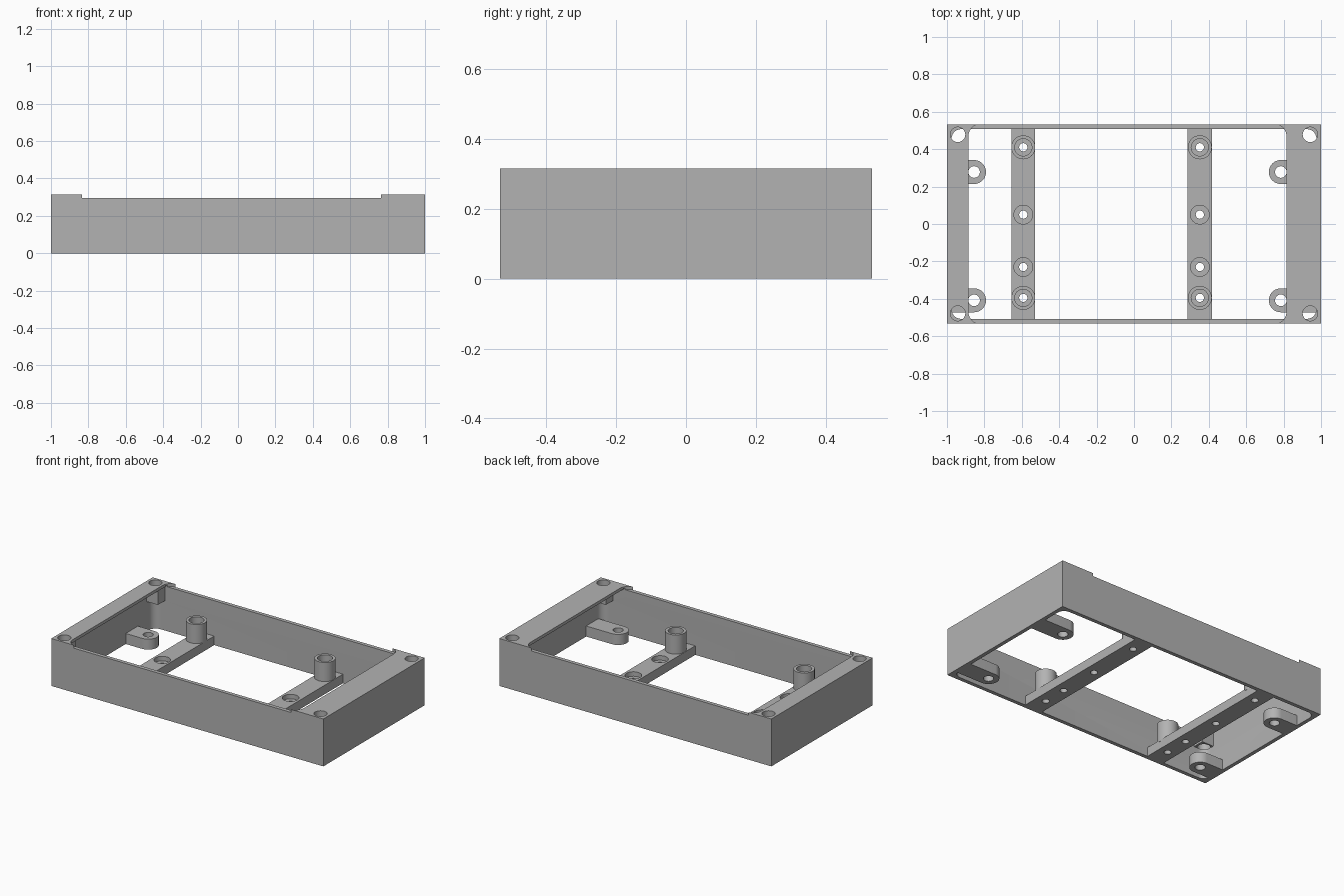
import bpy, bmesh, math

if "Cube" in bpy.data.objects:
    bpy.data.objects.remove(bpy.data.objects["Cube"])

gray = bpy.data.materials.new("plain gray")
gray.diffuse_color = (0.45, 0.45, 0.45, 1)
gray.use_nodes = True
gray.node_tree.nodes["Principled BSDF"].inputs["Base Color"].default_value = gray.diffuse_color


def prism(name, pts, z0, z1):
    """Extrude a counter-clockwise outline from z0 to z1."""
    bm = bmesh.new()
    low = [bm.verts.new((x, y, z0)) for x, y in pts]
    high = [bm.verts.new((x, y, z1)) for x, y in pts]
    bm.faces.new(low[::-1])
    bm.faces.new(high)
    n = len(pts)
    for i in range(n):
        j = (i + 1) % n
        bm.faces.new((low[i], low[j], high[j], high[i]))
    me = bpy.data.meshes.new(name)
    bm.to_mesh(me)
    bm.free()
    me.materials.append(gray)
    ob = bpy.data.objects.new(name, me)
    bpy.context.collection.objects.link(ob)
    return ob


def arc(x, y, r, a0, a1, n):
    return [(x + r * math.cos(math.radians(a0 + (a1 - a0) * i / n)),
             y + r * math.sin(math.radians(a0 + (a1 - a0) * i / n)))
            for i in range(n + 1)]


def circle(x, y, r, n=40):
    return arc(x, y, r, 0, 360, n)[:-1]


def rect(x0, x1, y0, y1):
    return [(x0, y0), (x1, y0), (x1, y1), (x0, y1)]


def round_rect(x0, x1, y0, y1, r):
    return (arc(x0 + r, y0 + r, r, 180, 270, 10) + arc(x1 - r, y0 + r, r, 270, 360, 10)
            + arc(x1 - r, y1 - r, r, 0, 90, 10) + arc(x0 + r, y1 - r, r, 90, 180, 10))


def cut(ob, *shapes):
    """Subtract prisms given as (outline, z0, z1)."""
    for pts, z0, z1 in shapes:
        cutter = prism("cutter", pts, z0, z1)
        mod = ob.modifiers.new("cut", 'BOOLEAN')
        mod.operation = 'DIFFERENCE'
        mod.solver = 'EXACT'
        mod.object = cutter
        dg = bpy.context.evaluated_depsgraph_get()
        dg.update()
        me = bpy.data.meshes.new_from_object(ob.evaluated_get(dg))
        ob.modifiers.clear()
        ob.data = me
        bpy.data.objects.remove(cutter)


def smooth(ob):
    bpy.ops.object.select_all(action='DESELECT')
    ob.select_set(True)
    bpy.context.view_layer.objects.active = ob
    bpy.ops.object.shade_smooth_by_angle(angle=math.radians(30))


H, RIM, W = 0.315, 0.295, 0.532
HOLE_X, HOLE_Y = 0.942, 0.478

# Thin-walled frame, with end covers left standing above the lower side rims
frame = prism("frame", rect(-1, 1, -W, W), 0, H)
cut(frame,
    (round_rect(-0.975, 0.975, -0.507, 0.507, 0.05), -0.1, RIM),
    (rect(-0.885, 0.815, -0.507, 0.507), 0.25, RIM + 0.01),
    (round_rect(-0.885, 0.815, -W - 0.001, W + 0.001, 0.062), RIM, 0.5))
for sx in (-1, 1):
    for sy in (-1, 1):
        cut(frame, (circle(sx * HOLE_X, sy * HOLE_Y, 0.04), 0.2, 0.5))
smooth(frame)

# Screw blocks hanging under the cover corners
for sx in (-1, 1):
    for sy in (-1, 1):
        xs = sorted((sx * 0.89, sx * 0.985))
        ys = sorted((sy * 0.43, sy * 0.515))
        block = prism("corner_screw_block", rect(*xs, *ys), 0.2, RIM + 0.003)
        cut(block, (circle(sx * HOLE_X, sy * HOLE_Y, 0.04), 0.1, 0.5))
        smooth(block)

# Cross bars with counterbored screw holes and hollow standoffs
BAR = 0.06
for x0, x1, x in ((-0.655, -0.53, -0.592), (0.287, 0.417, 0.352)):
    bar = prism("cross_bar", rect(x0, x1, -0.515, 0.515), 0, BAR)
    for y in (0.41, 0.05, -0.23, -0.395):
        cut(bar, (circle(x, y, 0.022), -0.1, 0.2))
    for y in (0.05, -0.23):
        cut(bar, (circle(x, y, 0.05), 0.03, 0.2))
    smooth(bar)
    for y in (0.41, -0.395):
        post = prism("standoff", circle(x, y, 0.064), BAR - 0.01, 0.187)
        cut(post, (circle(x, y, 0.022), 0, 0.3), (circle(x, y, 0.046), 0.08, 0.3))
        smooth(post)

# Rounded mounting tabs on the end walls
for side, x in ((-1, -0.855), (1, 0.785)):
    for y in (0.278, -0.408):
        if side < 0:
            pts = arc(x, y, 0.064, -90, 90, 20) + [(-0.985, y + 0.064), (-0.985, y - 0.064)]
        else:
            pts = arc(x, y, 0.064, 90, 270, 20) + [(0.985, y - 0.064), (0.985, y + 0.064)]
        tab = prism("mounting_tab", pts, 0, 0.07)
        cut(tab, (circle(x, y, 0.031), -0.1, 0.2))
        smooth(tab)
